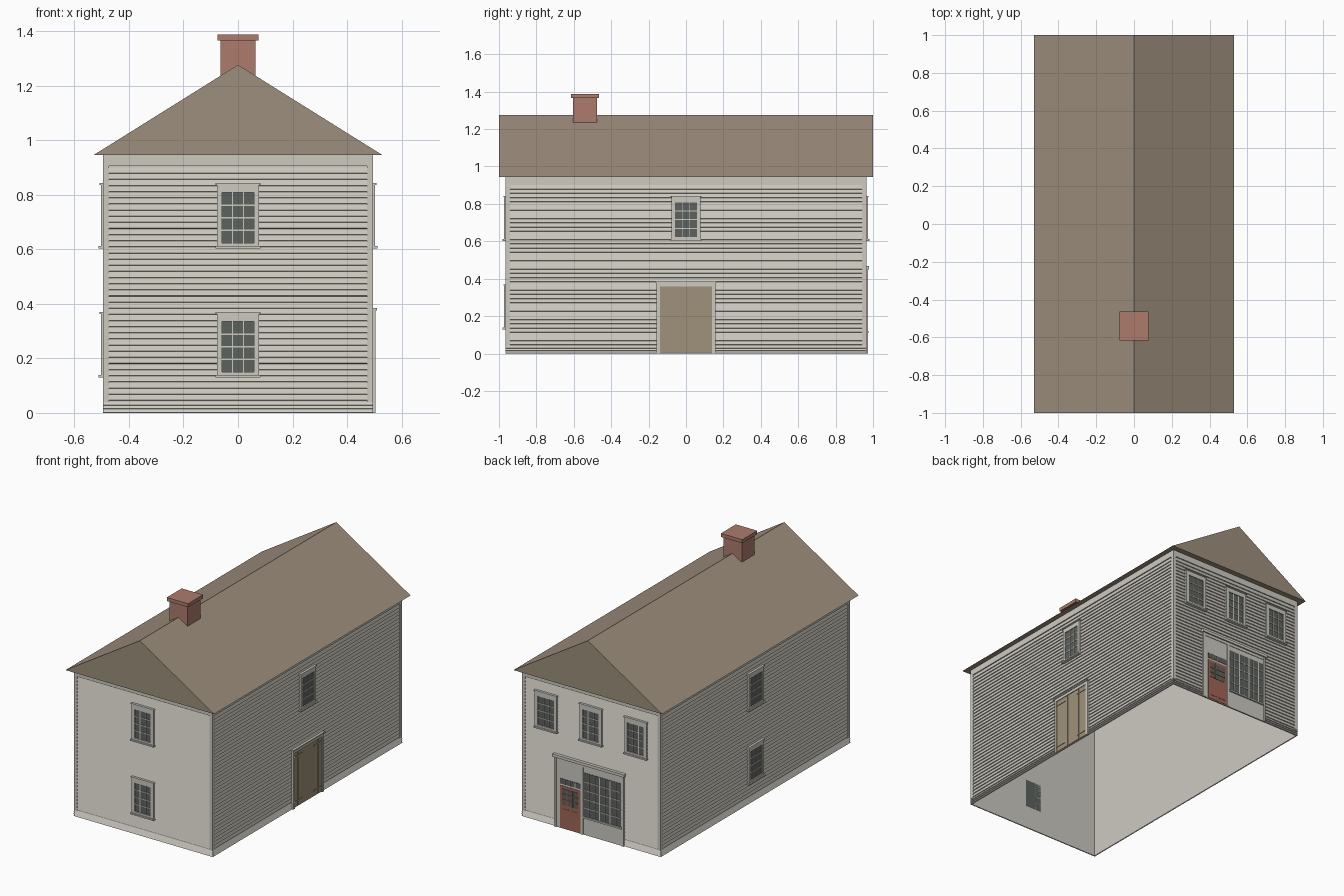
import bpy
import bmesh
from math import radians
from mathutils import Matrix

default = bpy.data.objects.get("Cube")
if default:
    bpy.data.objects.remove(default, do_unlink=True)


def material(name, rgb):
    lin = [((c / 255 + 0.055) / 1.055) ** 2.4 for c in rgb] + [1]
    mat = bpy.data.materials.new(name)
    mat.use_nodes = True
    mat.diffuse_color = lin
    mat.node_tree.nodes["Principled BSDF"].inputs["Base Color"].default_value = lin
    return mat


PAINT = material("off_white_paint", (205, 202, 192))
ROOF = material("brown_shingle", (158, 143, 125))
WOOD = material("tan_wood", (160, 145, 123))
BRICK = material("red_brick", (172, 124, 108))
RED = material("red_door_paint", (160, 102, 86))
GLASS = material("grey_glass", (92, 98, 94))

HALF_X, HALF_Y, EAVE = 0.488, 0.957, 0.945

# Each wall: turn about z, distance from centre, half its width
WALLS = {
    "front": (0, HALF_Y, HALF_X),
    "left": (90, HALF_X, HALF_Y),
    "back": (180, HALF_Y, HALF_X),
    "right": (-90, HALF_X, HALF_Y),
}


def wall_matrix(wall):
    turn, dist, _ = WALLS[wall]
    return Matrix.Rotation(radians(turn), 4, "Z") @ Matrix.Translation((0, -dist, 0))


def finish(name, bm, mat, matrix=None):
    bmesh.ops.recalc_face_normals(bm, faces=bm.faces)
    if matrix:
        bm.transform(matrix)
    mesh = bpy.data.meshes.new(name)
    bm.to_mesh(mesh)
    bm.free()
    mesh.materials.append(mat)
    obj = bpy.data.objects.new(name, mesh)
    bpy.context.collection.objects.link(obj)
    return obj


def boxes(name, mat, items, wall=None):
    """Boxes as (u0, u1, z0, z1, n0, n1); n points out of the wall."""
    bm = bmesh.new()
    for u0, u1, z0, z1, n0, n1 in items:
        place = Matrix.Translation(((u0 + u1) / 2, -(n0 + n1) / 2, (z0 + z1) / 2))
        size = Matrix.Diagonal((u1 - u0, n1 - n0, z1 - z0, 1))
        bmesh.ops.create_cube(bm, size=1, matrix=place @ size)
    return finish(name, bm, mat, wall_matrix(wall) if wall else None)


def panes(name, wall, u0, u1, z0, z1, cols, rows, bar_mat=PAINT, n=0.009, bar=0.005):
    """A glass plate divided by glazing bars."""
    boxes(name + "_glass", GLASS, [(u0, u1, z0, z1, 0, n)], wall)
    bars = []
    for i in range(1, cols):
        u = u0 + (u1 - u0) * i / cols
        bars.append((u - bar / 2, u + bar / 2, z0, z1, 0, n + 0.003))
    for j in range(1, rows):
        z = z0 + (z1 - z0) * j / rows
        bars.append((u0, u1, z - bar / 2, z + bar / 2, 0, n + 0.003))
    boxes(name + "_glazing_bars", bar_mat, bars, wall)


def window(name, wall, u, z):
    """Sash window standing on sill height z."""
    panes(name, wall, u - 0.06, u + 0.06, z + 0.015, z + 0.2, 3, 4)
    trim = [(u + s - 0.0095, u + s + 0.0095, z, z + 0.23, 0, 0.015) for s in (-0.068, 0.068)]
    trim += [
        (u - 0.06, u + 0.06, z + 0.2, z + 0.23, 0, 0.015),
        (u - 0.06, u + 0.06, z, z + 0.015, 0, 0.015),
        (u - 0.082, u + 0.082, z - 0.006, z + 0.003, 0, 0.023),
        (u - 0.082, u + 0.082, z + 0.228, z + 0.235, 0, 0.019),
    ]
    boxes(name + "_casing", PAINT, trim, wall)


def siding(name, wall, width, z, count, pitch, out):
    """Overlapping boards as one saw-tooth strip."""
    profile = []
    for i in range(count):
        low = z + i * pitch
        profile += [(out - 0.005, low), (out, low + 0.002), (out - 0.005, low + pitch)]
    bm = bmesh.new()
    rows = [[bm.verts.new((u, -n, h)) for u in (-width, width)] for n, h in profile]
    for a, b in zip(rows, rows[1:]):
        bm.faces.new((a[0], a[1], b[1], b[0]))
    bmesh.ops.remove_doubles(bm, verts=bm.verts, dist=0.0001)
    bmesh.ops.recalc_face_normals(bm, faces=bm.faces)
    if bm.faces[0].normal.y > 0 or bm.faces[1].normal.y > 0:
        bmesh.ops.reverse_faces(bm, faces=bm.faces)
    bm.transform(wall_matrix(wall))
    mesh = bpy.data.meshes.new(name)
    bm.to_mesh(mesh)
    bm.free()
    mesh.materials.append(PAINT)
    bpy.context.collection.objects.link(bpy.data.objects.new(name, mesh))


# Hollow wall shell, open underneath
bm = bmesh.new()
bmesh.ops.create_cube(bm, size=1, matrix=Matrix.Translation((0, 0, EAVE / 2))
                      @ Matrix.Diagonal((2 * HALF_X, 2 * HALF_Y, EAVE, 1)))
bm.normal_update()
ends = [f for f in bm.faces if abs(f.normal.z) > 0.5]
bmesh.ops.delete(bm, geom=ends, context="FACES")
finish("wall_shell", bm, PAINT)

# Clapboards, corner boards, frieze and base boards
for wall, (_, _, half) in WALLS.items():
    siding(wall + "_clapboards", wall, half - 0.008, 0.045, 38, 0.0225, 0.006)
    siding(wall + "_base_boards", wall, half + 0.007, 0, 3, 0.0135, 0.009)
    edge = half + 0.007
    boxes(wall + "_corner_boards", PAINT, [
        (-edge, 0.015 - half, 0.04, EAVE, 0, 0.007),
        (half - 0.015, edge, 0.04, EAVE, 0, 0.007),
        (-edge, edge, 0.905, EAVE, 0, 0.007),
    ], wall)

# Gable roof as one solid prism
bm = bmesh.new()
gables = [[bm.verts.new((x, y, z)) for x, z in ((-0.53, EAVE), (0.53, EAVE), (0, 1.276))]
          for y in (-1, 1)]
for tri in gables:
    bm.faces.new(tri)
for i in range(3):
    j = (i + 1) % 3
    bm.faces.new((gables[0][i], gables[0][j], gables[1][j], gables[1][i]))
finish("gable_roof", bm, ROOF)

# Chimney
boxes("chimney", BRICK, [
    (-0.065, 0.065, 1.2, 1.367, 0.475, 0.605),
    (-0.076, 0.076, 1.365, 1.388, 0.464, 0.616),
])

# Windows
LOW, HIGH = 0.135, 0.608
for wall in ("front", "right"):
    window(wall + "_lower_window", wall, 0, LOW)
    window(wall + "_upper_window", wall, 0, HIGH)
window("left_upper_window", "left", 0, HIGH)
for label, u in (("a", -0.32), ("b", 0), ("c", 0.32)):
    window("back_upper_window_" + label, "back", u, HIGH)

# Double plank door on the left wall
boxes("barn_door_casing", PAINT, [
    (-0.157, -0.14, 0, 0.38, 0, 0.016),
    (0.14, 0.157, 0, 0.38, 0, 0.016),
    (-0.14, 0.14, 0.358, 0.38, 0, 0.016),
    (-0.162, 0.162, 0.376, 0.384, 0, 0.021),
], "left")
plank = 0.035
boxes("barn_door_planks", WOOD, [(-0.14, 0.14, 0.005, 0.358, 0, 0.0095)] + [
    (i * plank + 0.001, (i + 1) * plank - 0.001, 0.005, 0.358, 0, 0.011)
    for i in range(-4, 4)], "left")
boxes("barn_door_straps", WOOD, [
    (min(s * 0.14, s * 0.055), max(s * 0.14, s * 0.055), z, z + 0.008, 0, 0.014)
    for s in (-1, 1) for z in (0.035, 0.325)], "left")

# Shop front on the back wall
boxes("shop_front_panel", PAINT, [
    (-0.26, 0.235, 0, 0.452, 0, 0.0095),
    (-0.26, -0.245, 0, 0.452, 0, 0.015),
    (0.22, 0.235, 0, 0.452, 0, 0.015),
    (-0.07, -0.055, 0, 0.452, 0, 0.015),
    (-0.245, 0.22, 0.432, 0.452, 0, 0.013),
    (-0.268, 0.243, 0.45, 0.468, 0, 0.022),
    (-0.055, 0.22, 0.11, 0.12, 0, 0.02),
], "back")
panes("shop_window", "back", -0.05, 0.215, 0.12, 0.4, 7, 5, n=0.012)
panes("shop_transom", "back", -0.22, -0.075, 0.287, 0.32, 4, 1, n=0.012)

# Shop door with glazed top and raised lower panels
boxes("shop_door", RED, [(-0.22, -0.075, 0.004, 0.275, 0, 0.012)] + [
    (u, u + 0.05, 0.03, 0.13, 0, 0.014) for u in (-0.205, -0.14)], "back")
panes("shop_door", "back", -0.205, -0.09, 0.155, 0.258, 3, 3, RED, 0.014)
